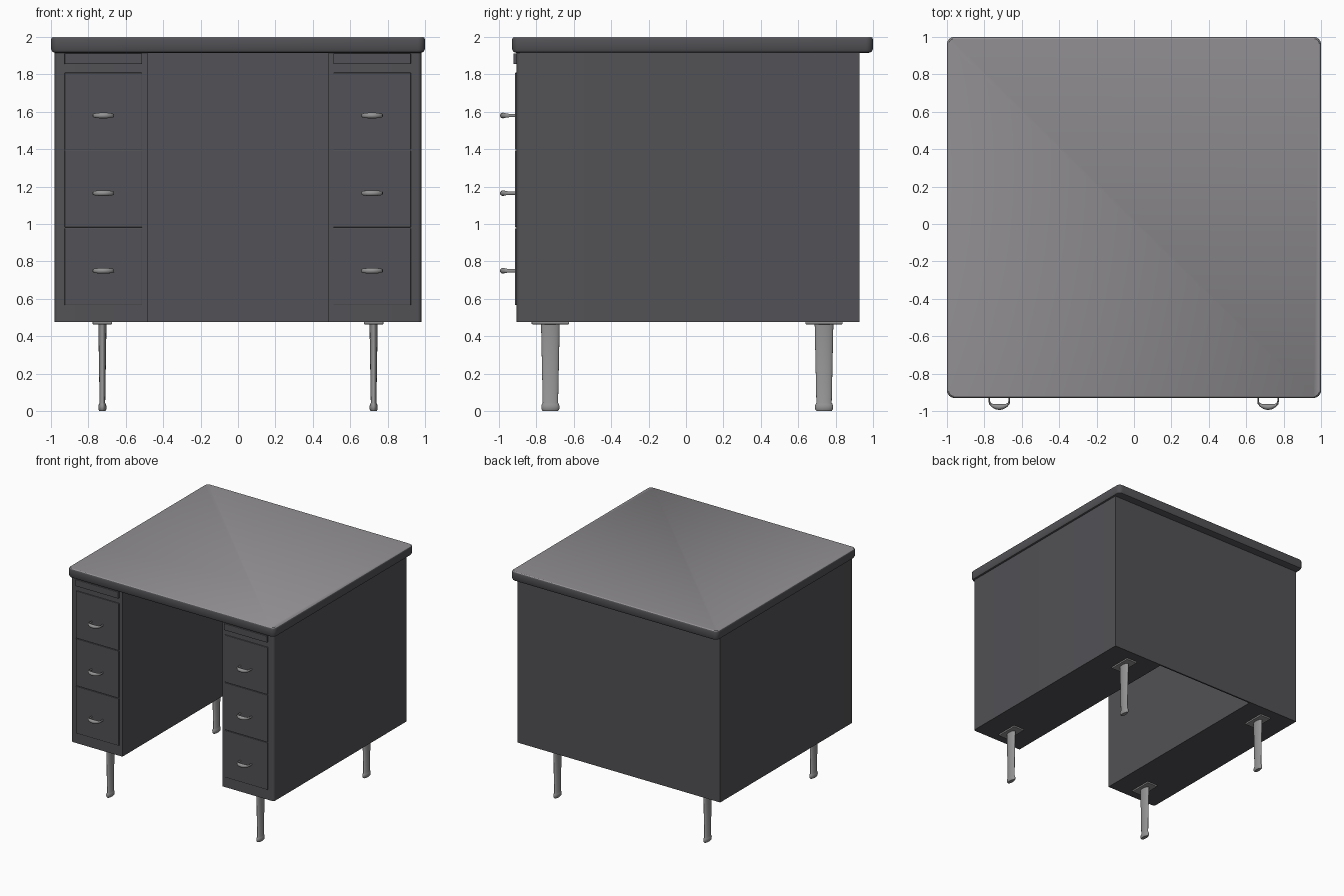
import bpy, bmesh, math

if "Cube" in bpy.data.objects:
    bpy.data.objects.remove(bpy.data.objects["Cube"])


def material(name, rgb):
    m = bpy.data.materials.new(name)
    m.diffuse_color = (*rgb, 1)
    m.use_nodes = True
    m.node_tree.nodes["Principled BSDF"].inputs["Base Color"].default_value = m.diffuse_color
    return m


STEEL = material("charcoal_steel", (0.085, 0.083, 0.092))
TOP = material("grey_laminate", (0.29, 0.28, 0.292))
METAL = material("brushed_metal", (0.30, 0.295, 0.298))


def finish(bm, name, mats, bevel=0, smooth=False):
    bmesh.ops.recalc_face_normals(bm, faces=bm.faces)
    if bevel:
        bmesh.ops.bevel(bm, geom=bm.edges[:], offset=bevel, segments=2,
                        affect='EDGES', profile=0.5)
    me = bpy.data.meshes.new(name)
    bm.to_mesh(me)
    bm.free()
    ob = bpy.data.objects.new(name, me)
    bpy.context.collection.objects.link(ob)
    for m in mats:
        me.materials.append(m)
    if smooth:
        bpy.ops.object.select_all(action='DESELECT')
        ob.select_set(True)
        bpy.context.view_layer.objects.active = ob
        bpy.ops.object.shade_smooth_by_angle(angle=math.radians(40))
    return ob


def loft(rings):
    """Skin closed rings of 3D points and cap both ends."""
    bm = bmesh.new()
    vs = [[bm.verts.new(p) for p in r] for r in rings]
    n = len(rings[0])
    for a, b in zip(vs, vs[1:]):
        for i in range(n):
            j = (i + 1) % n
            bm.faces.new((a[i], a[j], b[j], b[i]))
    bm.faces.new(vs[0][::-1])
    bm.faces.new(vs[-1])
    return bm


def box(name, lo, hi, mat, bevel=0.0):
    (x0, y0, z0), (x1, y1, z1) = lo, hi
    ring = [(x0, y0), (x1, y0), (x1, y1), (x0, y1)]
    bm = loft([[(x, y, z) for x, y in ring] for z in (z0, z1)])
    return finish(bm, name, [mat], bevel)


def corner(cx, cy, r, start, steps=6):
    return [(cx + r * math.cos(math.radians(start + 90 * i / steps)),
             cy + r * math.sin(math.radians(start + 90 * i / steps)))
            for i in range(steps + 1)]


def round_rect(x, y0, y1, r):
    return (corner(-x + r, y0 + r, r, 180) + corner(x - r, y0 + r, r, 270)
            + corner(x - r, y1 - r, r, 0) + corner(-x + r, y1 - r, r, 90))


# Desk top: rolled rim with a lighter writing surface
rings = []
for inset, z in ((0.022, 1.915), (0.008, 1.92), (0.0, 1.935), (0.0, 1.985),
                 (0.003, 1.995), (0.009, 2.0)):
    rings.append([(x, y, z) for x, y in
                  round_rect(1 - inset, -0.93 + inset, 1 - inset, 0.04 - inset)])
top = finish(loft(rings), "desk_top", [STEEL, TOP], smooth=True)
for f in top.data.polygons:
    f.material_index = int(f.normal.z > 0.6)

# Body: two pedestals joined by a thin back panel, rounded outer front corners
r = 0.02
outline = (corner(-0.98 + r, -0.905 + r, r, 180) + [(-0.483, -0.905), (-0.483, 0.915),
           (0.483, 0.915), (0.483, -0.905)] + corner(0.98 - r, -0.905 + r, r, 270)
           + [(0.98, 0.928), (-0.98, 0.928)])
finish(loft([[(x, y, z) for x, y in outline] for z in (0.477, 1.918)]),
       "desk_body", [STEEL], smooth=True)


def handle(name, cx, cz):
    """Bow pull: two posts sweep into a wider lens-shaped grip."""
    # x, y, half depth across the sweep, half height
    half = [(-0.054, -0.905, 0.004, 0.009), (-0.054, -0.945, 0.004, 0.009),
            (-0.050, -0.960, 0.006, 0.011), (-0.038, -0.970, 0.009, 0.013),
            (-0.020, -0.976, 0.014, 0.015)]
    path = half + [(0, -0.979, 0.016, 0.015)] + [(-x, y, d, h) for x, y, d, h in half[::-1]]
    rings = []
    for i, (x, y, d, h) in enumerate(path):
        a, b = path[max(i - 1, 0)], path[min(i + 1, len(path) - 1)]
        tx, ty = b[0] - a[0], b[1] - a[1]
        l = math.hypot(tx, ty)
        nx, ny = -ty / l, tx / l
        rings.append([(cx + x + nx * d * math.cos(t), y + ny * d * math.cos(t),
                       cz + h * math.sin(t))
                      for t in (math.tau * k / 12 for k in range(12))])
    finish(loft(rings), name, [METAL], smooth=True)


# Drawer fronts, pull-out boards and handles on each pedestal
for side, cx in (("left", -0.72), ("right", 0.717)):
    x0, x1 = cx - 0.207, cx + 0.207
    box(side + "_pullout_board", (x0, -0.922, 1.855), (x1, -0.89, 1.912), STEEL, 0.003)
    for i in range(3):
        z0 = 0.566 + i * 0.416
        box(f"{side}_drawer_{i + 1}", (x0, -0.914, z0), (x1, -0.89, z0 + 0.411), STEEL, 0.003)
        handle(f"{side}_handle_{i + 1}", cx, 0.75 + i * 0.415)

# Tapered oval legs with mounting plates and flared feet
LEG = [(0.016, 0.040, 0.0), (0.021, 0.047, 0.008), (0.022, 0.049, 0.024),
       (0.019, 0.046, 0.036), (0.015, 0.041, 0.044), (0.022, 0.050, 0.47)]
for side, x in (("left", -0.725), ("right", 0.725)):
    for end, y in (("front", -0.725), ("back", 0.738)):
        rings = []
        for rx, ry, z in LEG:
            rings.append([(x + rx * math.cos(t), y + ry * math.sin(t), z)
                          for t in (math.tau * k / 24 for k in range(24))])
        finish(loft(rings), f"{end}_{side}_leg", [METAL], smooth=True)
        box(f"{end}_{side}_leg_plate", (x - 0.052, y - 0.1, 0.464),
            (x + 0.052, y + 0.1, 0.479), METAL, 0.003)
